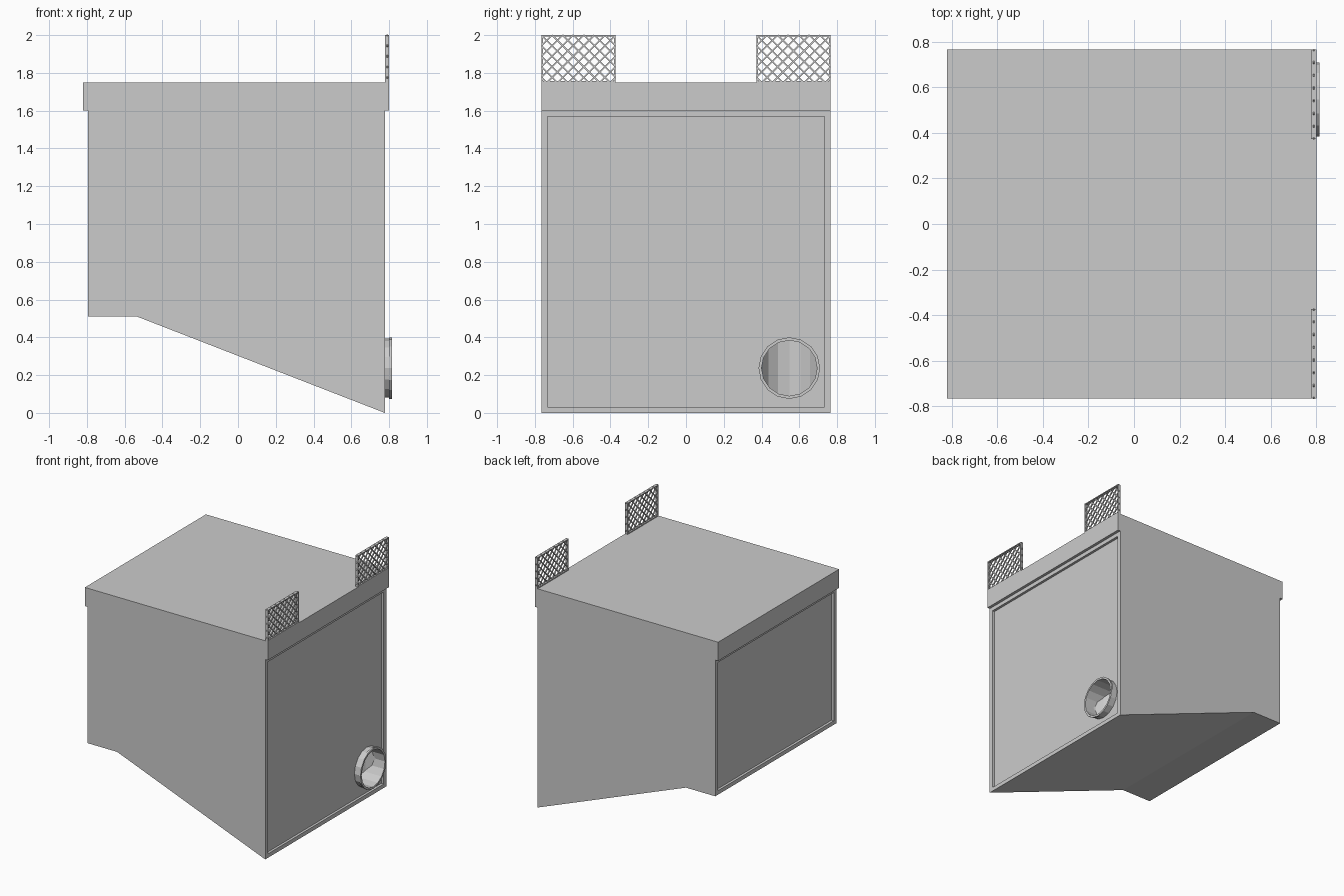
import bpy, bmesh, math
from mathutils import Vector, Matrix

if "Cube" in bpy.data.objects:
    bpy.data.objects.remove(bpy.data.objects["Cube"])


def finish(bm, name):
    bmesh.ops.recalc_face_normals(bm, faces=bm.faces)
    me = bpy.data.meshes.new(name)
    bm.to_mesh(me)
    bm.free()
    ob = bpy.data.objects.new(name, me)
    bpy.context.collection.objects.link(ob)
    return ob


def add_box(bm, lo, hi):
    lo, hi = Vector(lo), Vector(hi)
    m = Matrix.Translation((lo + hi) / 2) @ Matrix.Diagonal((*(hi - lo), 1))
    bmesh.ops.create_cube(bm, size=1, matrix=m)


def extrude_profile(bm, pts, y0, y1):
    face = bm.faces.new([bm.verts.new((x, y0, z)) for x, z in pts])
    geo = bmesh.ops.extrude_face_region(bm, geom=[face])["geom"]
    verts = [v for v in geo if isinstance(v, bmesh.types.BMVert)]
    bmesh.ops.translate(bm, verts=verts, vec=(0, y1 - y0, 0))
    bmesh.ops.recalc_face_normals(bm, faces=bm.faces)


def cylinder(name, r, length, matrix, sides):
    bm = bmesh.new()
    bmesh.ops.create_cone(bm, cap_ends=True, segments=sides, radius1=r,
                          radius2=r, depth=length, matrix=matrix)
    return finish(bm, name)


def boolean(ob, cutter, op):
    mod = ob.modifiers.new("cut", "BOOLEAN")
    mod.object, mod.operation, mod.solver = cutter, op, "EXACT"
    bpy.context.view_layer.objects.active = ob
    bpy.ops.object.modifier_apply(modifier=mod.name)
    bpy.data.objects.remove(cutter)


W = 0.765               # half width
PY, PZ = 0.547, 0.237   # pipe centre

# Hopper body with sloping floor and recessed end panels
bm = bmesh.new()
extrude_profile(bm, [(-0.795, 0.51), (-0.535, 0.51), (0.777, 0),
                     (0.777, 1.6), (-0.795, 1.6)], -W, W)
ends = [f for f in bm.faces if abs(f.normal.x) > 0.99]
for f in ends:
    n = f.normal.copy()
    bmesh.ops.inset_region(bm, faces=[f], thickness=0.045)
    inner = bmesh.ops.extrude_face_region(bm, geom=[f])["geom"]
    bmesh.ops.translate(bm, vec=-0.02 * n,
                        verts=[v for v in inner if isinstance(v, bmesh.types.BMVert)])
    if f.is_valid:
        bm.faces.remove(f)
body = finish(bm, "body")

# Outlet cavity: round mouth opening onto a curved back wall
along_x = Matrix.Rotation(math.pi / 2, 4, "Y")
bore = cylinder("bore", 0.147, 0.6, Matrix.Translation((0.8, PY, PZ)) @ along_x, 16)
back = cylinder("back_wall", 0.155, 0.6, Matrix.Translation((0.777, PY, PZ)), 16)
boolean(bore, back, "INTERSECT")
boolean(body, bore, "DIFFERENCE")

# Outlet pipe with flange, lathed around the x axis
bm = bmesh.new()
sides = 16
prof = [(0.75, 0.147), (0.75, 0.156), (0.8, 0.156), (0.8, 0.163),
        (0.815, 0.163), (0.815, 0.147)]
rings = []
for i in range(sides):
    a = 2 * math.pi * i / sides
    rings.append([bm.verts.new((x, PY + r * math.cos(a), PZ + r * math.sin(a)))
                  for x, r in prof])
for i in range(sides):
    p, q = rings[i], rings[(i + 1) % sides]
    for j in range(len(prof)):
        k = (j + 1) % len(prof)
        bm.faces.new((p[j], p[k], q[k], q[j]))
finish(bm, "outlet_pipe")

# Overhanging lid band
bm = bmesh.new()
add_box(bm, (-0.82, -W, 1.6), (0.8, W, 1.75))
finish(bm, "lid")


# Mesh screens: frame plus diagonal wires
def screen(name, y0, y1, z0=1.75, z1=2.0):
    bm = bmesh.new()
    t, xa, xb = 0.007, 0.777, 0.8
    for lo, hi in (((y0, z0), (y1, z0 + t)), ((y0, z1 - t), (y1, z1)),
                   ((y0, z0 + t), (y0 + t, z1 - t)), ((y1 - t, z0 + t), (y1, z1 - t))):
        add_box(bm, (xa, *lo), (xb, *hi))
    h, w, step = z1 - z0, y1 - y0, 0.056
    for i in range(1, int((w + h) / step) + 1):
        c = i * step - h
        s0, s1 = max(0, -c), min(h, w - c)
        if s1 - s0 < 0.01:
            continue
        for mirror in (False, True):
            ya, yb = c + s0, c + s1
            if mirror:
                ya, yb = w - ya, w - yb
            a = Vector((0.789, y0 + ya, z0 + s0))
            b = Vector((0.789, y0 + yb, z0 + s1))
            d = b - a
            m = (Matrix.Translation((a + b) / 2)
                 @ Matrix.Rotation(math.atan2(d.z, d.y), 4, "X")
                 @ Matrix.Diagonal((0.008, d.length, 0.008, 1)))
            bmesh.ops.create_cube(bm, size=1, matrix=m)
    finish(bm, name)


screen("mesh_screen_near", -W, -0.373)
screen("mesh_screen_far", 0.373, W)
